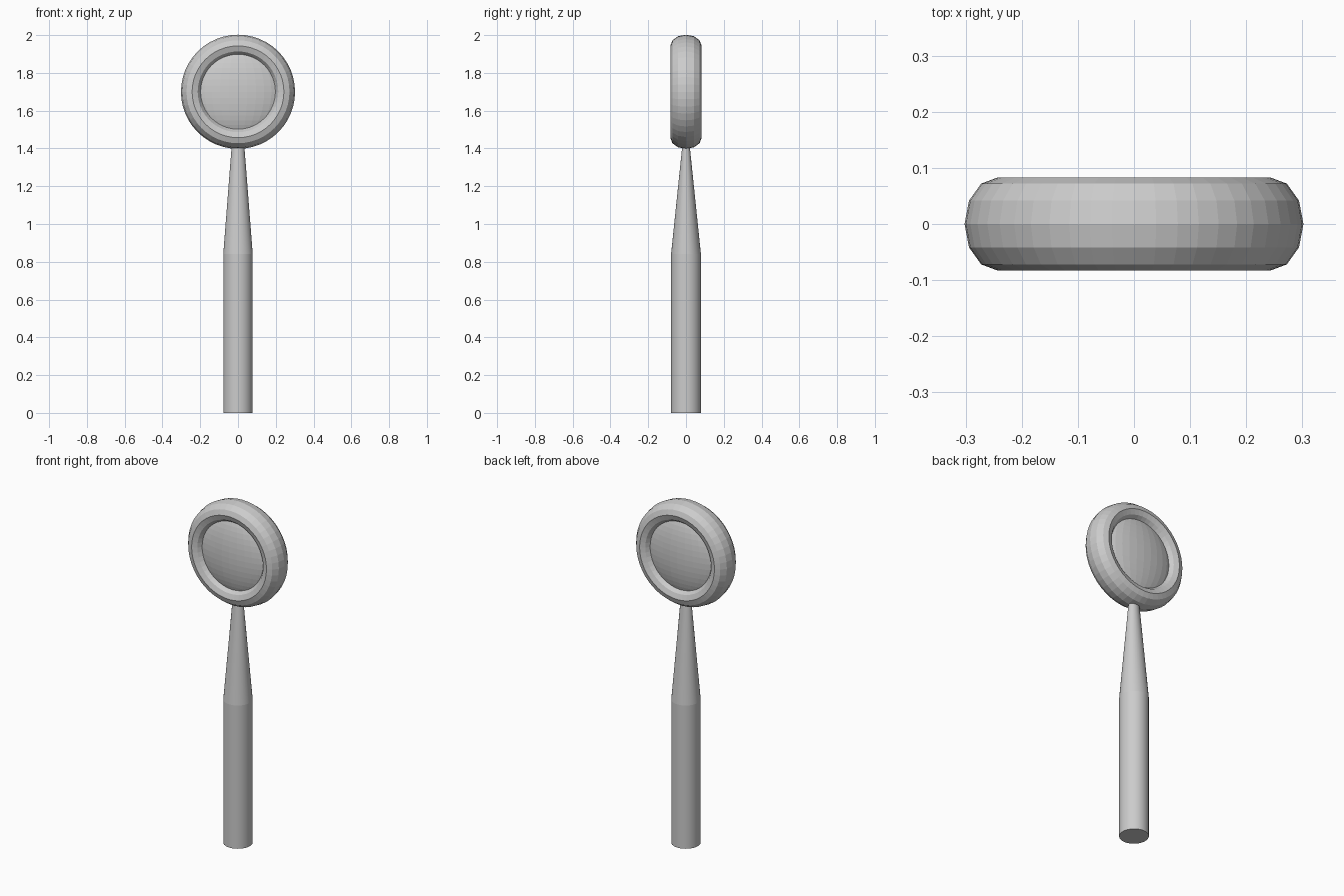
import bpy, bmesh, math

if "Cube" in bpy.data.objects:
    bpy.data.objects.remove(bpy.data.objects["Cube"])

grey = bpy.data.materials.new("plain_grey")
grey.diffuse_color = (0.6, 0.6, 0.6, 1)
grey.use_nodes = True
grey.node_tree.nodes["Principled BSDF"].inputs["Base Color"].default_value = grey.diffuse_color


def make_object(name, bm):
    bmesh.ops.recalc_face_normals(bm, faces=bm.faces)
    mesh = bpy.data.meshes.new(name)
    bm.to_mesh(mesh)
    bm.free()
    mesh.materials.append(grey)
    obj = bpy.data.objects.new(name, mesh)
    bpy.context.collection.objects.link(obj)
    return obj


def skin(bm, loops, closed):
    """Join equal-length loops of vertices with quads."""
    n = len(loops[0])
    for i in range(len(loops) if closed else len(loops) - 1):
        a, b = loops[i], loops[(i + 1) % len(loops)]
        for j in range(n):
            k = (j + 1) % n
            bm.faces.new((a[j], a[k], b[k], b[j]))


CENTRE = 1.70

# Rim: ring with an oval, twelve-sided cross-section
bm = bmesh.new()
loops = []
for i in range(48):
    a = 2 * math.pi * i / 48
    loop = []
    for j in range(12):
        t = 2 * math.pi * j / 12
        r = 0.243 + 0.059 * math.cos(t)
        loop.append(bm.verts.new((r * math.cos(a), 0.083 * math.sin(t),
                                  CENTRE + r * math.sin(a))))
    loops.append(loop)
skin(bm, loops, True)
make_object("rim", bm)

# Lens: flattened sphere seated in the rim
bm = bmesh.new()
bmesh.ops.create_uvsphere(bm, u_segments=32, v_segments=24, radius=1)
for v in bm.verts:
    v.co = (v.co.x * 0.25, v.co.y * 0.083, v.co.z * 0.25 + CENTRE)
make_object("lens", bm)

# Handle: straight grip with a neck tapering to an oval tip in the rim
bm = bmesh.new()
loops = []
for z, rx, ry in ((0, 0.078, 0.079), (0.84, 0.078, 0.079), (1.42, 0.033, 0.019)):
    loops.append([bm.verts.new((rx * math.cos(2 * math.pi * i / 32),
                                ry * math.sin(2 * math.pi * i / 32), z))
                  for i in range(32)])
skin(bm, loops, False)
bm.faces.new(loops[0])
bm.faces.new(loops[-1])
handle = make_object("handle", bm)
for p in handle.data.polygons:
    p.use_smooth = len(p.vertices) == 4
for e in handle.data.edges:
    za, zb = (handle.data.vertices[i].co.z for i in e.vertices)
    e.use_edge_sharp = za == zb
